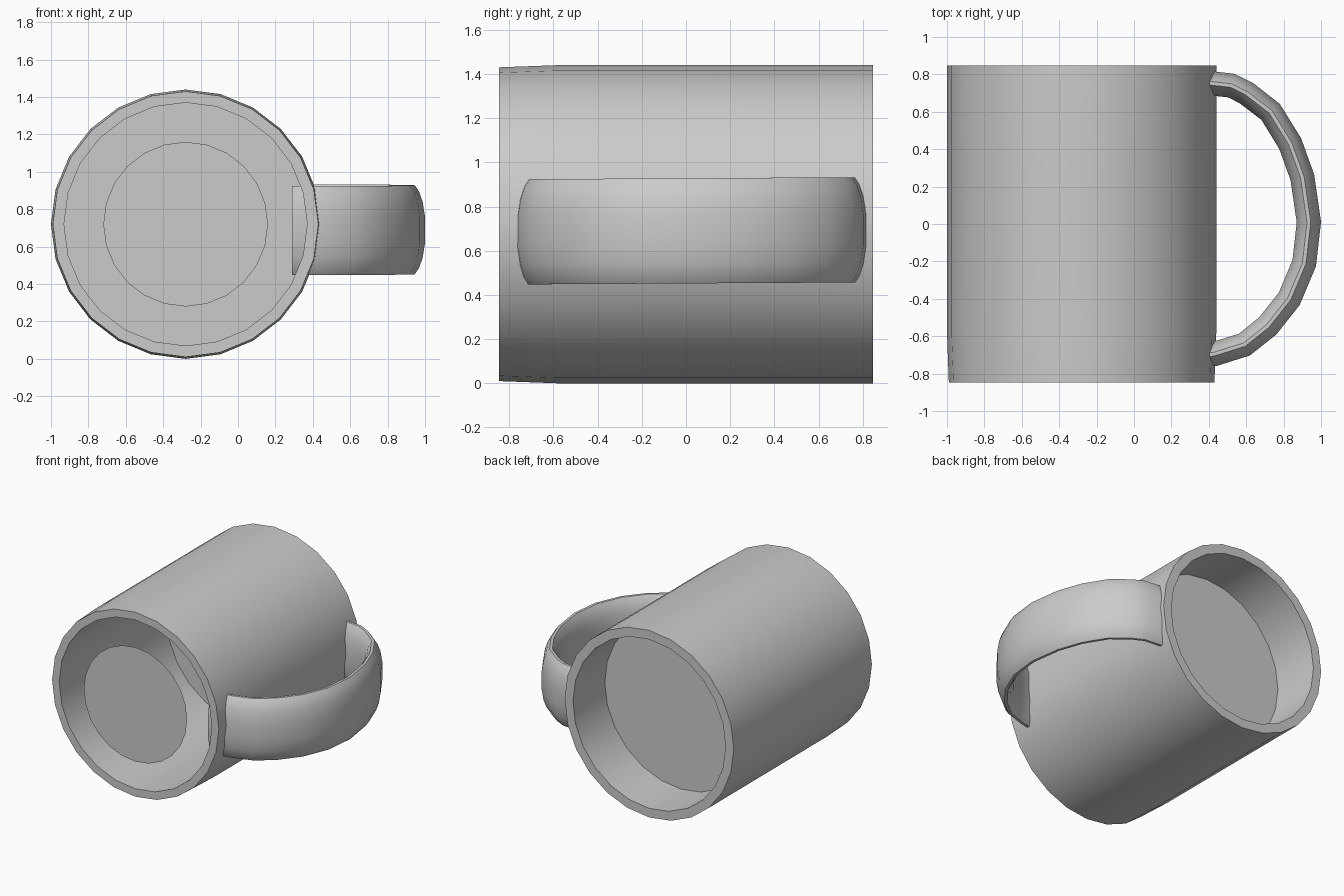
import bpy, bmesh, math
from mathutils import Vector

cube = bpy.data.objects.get("Cube")
if cube:
    bpy.data.objects.remove(cube, do_unlink=True)

SIDES = 24
CX, CZ = -0.28, 0.72      # cup axis, running along y
HALF = 0.847              # half the cup length
INNER = 0.65

grey = bpy.data.materials.new("plain grey")
grey.use_nodes = True
grey.diffuse_color = (0.6, 0.6, 0.6, 1)
grey.node_tree.nodes["Principled BSDF"].inputs["Base Color"].default_value = (0.6, 0.6, 0.6, 1)


def finish(name, bm, recalc=True):
    """Turn a bmesh into a smooth object with sharp rims."""
    if recalc:
        bmesh.ops.recalc_face_normals(bm, faces=bm.faces[:])
    mesh = bpy.data.meshes.new(name)
    bm.to_mesh(mesh)
    bm.free()
    mesh.materials.append(grey)
    obj = bpy.data.objects.new(name, mesh)
    bpy.context.collection.objects.link(obj)
    bpy.ops.object.select_all(action='DESELECT')
    obj.select_set(True)
    bpy.context.view_layer.objects.active = obj
    bpy.ops.object.shade_smooth_by_angle(angle=math.radians(40))
    return obj


def ring(bm, radius, y):
    """Circle of vertices around the cup axis."""
    verts = []
    for i in range(SIDES):
        a = math.tau * i / SIDES
        verts.append(bm.verts.new((CX + radius * math.sin(a), y, CZ + radius * math.cos(a))))
    return verts


def bridge(bm, a, b):
    for i in range(len(a)):
        j = (i + 1) % len(a)
        bm.faces.new((a[i], a[j], b[j], b[i]))


def disc(name, radius, y, toward_back):
    bm = bmesh.new()
    verts = ring(bm, radius, y)
    face = bm.faces.new(verts)
    face.normal_update()
    if (face.normal.y > 0) != toward_back:
        face.normal_flip()
    finish(name, bm, recalc=False)


# Cup wall: thick open tube, slightly narrowed at the base end
bm = bmesh.new()
profile = [(0.71, -HALF), (0.72, -0.58), (0.72, HALF), (INNER, HALF), (INNER, -HALF)]
rings = [ring(bm, r, y) for r, y in profile]
for k in range(len(rings)):
    bridge(bm, rings[k], rings[(k + 1) % len(rings)])
finish("cup_wall", bm)

# Drink surface inside the mouth, and the small base disc
disc("drink_surface", INNER, 0.46, True)
disc("base_disc", 0.44, -HALF, False)

# Handle: wide flattened section swept along a bow
path = [(0.29, -0.715), (0.43, -0.695), (0.59, -0.645), (0.715, -0.545), (0.83, -0.4),
        (0.91, -0.21), (0.935, 0.01), (0.9, 0.25), (0.835, 0.43), (0.73, 0.6),
        (0.6, 0.7), (0.52, 0.74), (0.385, 0.755)]
quarter = [(0.065, 0.07), (0.052, 0.15), (0.033, 0.205), (0.01, 0.238)]
half = quarter + [(-o, z) for o, z in reversed(quarter)]
section = half + [(o, -z) for o, z in reversed(half)]

bm = bmesh.new()
points = [Vector(p) for p in path]
loops = []
for i, p in enumerate(points):
    tangent = (points[min(i + 1, len(points) - 1)] - points[max(i - 1, 0)]).normalized()
    if i in (0, len(points) - 1):
        tangent = Vector((1 if i == 0 else -1, 0))
    out = Vector((tangent.y, -tangent.x))
    mid_z = 0.69 + 0.006 * p.y
    loops.append([bm.verts.new((p.x + out.x * o, p.y + out.y * o, mid_z + z)) for o, z in section])
for a, b in zip(loops, loops[1:]):
    bridge(bm, a, b)
bm.faces.new(loops[0])
bm.faces.new(loops[-1])
finish("handle", bm)
